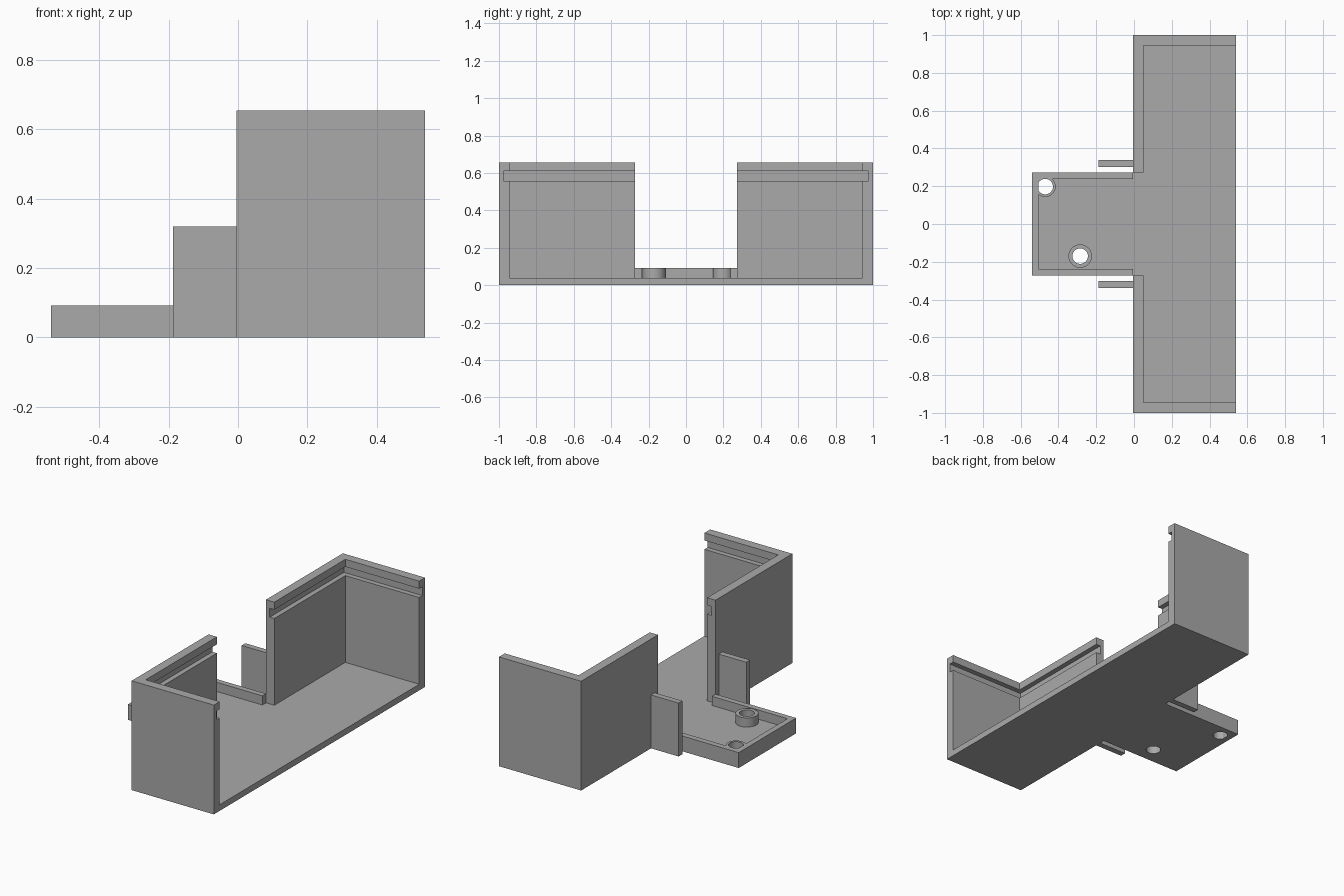
import bpy, bmesh, math
from mathutils import Matrix, Vector

if "Cube" in bpy.data.objects:
    bpy.data.objects.remove(bpy.data.objects["Cube"])

# Main sizes
BACK, OPEN = -0.005, 0.54      # closed and open side of the tray in x
WALL, FLOOR, TOP = 0.055, 0.037, 0.655
GAP = 0.272                    # half width of the tongue and the wall opening
RIM, RIM_TOP = 0.034, 0.092
HOLES = {"corner_boss": (-0.47, 0.198, 0.055), "inner_boss": (-0.285, -0.17, 0.062)}
HOLE_R = 0.041

grey = bpy.data.materials.new("plain grey")
grey.use_nodes = True
colour = (0.4, 0.4, 0.4, 1)
grey.diffuse_color = colour
grey.node_tree.nodes["Principled BSDF"].inputs["Base Color"].default_value = colour


def finish(name, bm):
    bmesh.ops.recalc_face_normals(bm, faces=bm.faces)
    mesh = bpy.data.meshes.new(name)
    bm.to_mesh(mesh)
    bm.free()
    mesh.materials.append(grey)
    obj = bpy.data.objects.new(name, mesh)
    bpy.context.collection.objects.link(obj)
    return obj


def prism(name, outline, z0, z1):
    bm = bmesh.new()
    face = bm.faces.new([bm.verts.new((x, y, z0)) for x, y in outline])
    ext = bmesh.ops.extrude_face_region(bm, geom=[face])["geom"]
    bmesh.ops.translate(bm, vec=(0, 0, z1 - z0),
                        verts=[v for v in ext if isinstance(v, bmesh.types.BMVert)])
    return finish(name, bm)


def sweep(name, profile, stations):
    """Profile of (depth, z) carried along stations of (corner, inward direction)."""
    bm = bmesh.new()
    rows = [[bm.verts.new((p[0] + d * n[0], p[1] + d * n[1], z)) for d, z in profile]
            for p, n in stations]
    count = len(profile)
    for a, b in zip(rows, rows[1:]):
        for i in range(count):
            j = (i + 1) % count
            bm.faces.new((a[i], a[j], b[j], b[i]))
    bm.faces.new(rows[0])
    bm.faces.new(rows[-1])
    return finish(name, bm)


# Floor plate fitted between the walls and the rim
inner = GAP - RIM
half = [(-OPEN + RIM, inner), (BACK, inner), (BACK, GAP),
        (BACK + WALL, GAP), (BACK + WALL, 1 - WALL), (OPEN, 1 - WALL)]
floor = prism("floor", half + [(x, -y) for x, y in reversed(half)], 0, FLOOR)

# Corner walls with the lid groove, and the side tabs
groove = 0.025
wall_profile = [(0, 0), (WALL, 0), (WALL, 0.557), (groove, 0.557),
                (groove, 0.61), (WALL, 0.61), (WALL, TOP), (0, TOP)]
for s, side in ((1, "back"), (-1, "front")):
    sweep(side + "_wall", wall_profile,
          [((BACK, s * GAP), (1, 0)), ((BACK, s), (1, -s)), ((OPEN, s), (0, -s))])
    prism(side + "_tab", [(-0.188, s * 0.303), (BACK, s * 0.303),
                          (BACK, s * 0.338), (-0.188, s * 0.338)], 0, 0.32)

# Low rim round the tongue
sweep("tongue_rim", [(0, 0), (RIM, 0), (RIM, RIM_TOP), (0, RIM_TOP)],
      [((BACK, GAP), (0, -1)), ((-OPEN, GAP), (1, -1)),
       ((-OPEN, -GAP), (1, 1)), ((BACK, -GAP), (0, 1))])

# Screw bosses, with holes cut through the floor
for name, (x, y, radius) in HOLES.items():
    bm = bmesh.new()
    low = FLOOR - 0.001
    ring = [bm.verts.new((x + r, y, z)) for r, z in
            ((HOLE_R, low), (radius, low), (radius, RIM_TOP), (HOLE_R, RIM_TOP))]
    edges = [bm.edges.new((ring[i], ring[(i + 1) % 4])) for i in range(4)]
    bmesh.ops.spin(bm, geom=ring + edges, cent=(x, y, 0), axis=(0, 0, 1),
                   angle=math.tau, steps=48)
    bmesh.ops.remove_doubles(bm, verts=bm.verts, dist=0.0001)
    boss = finish(name, bm)

    bm = bmesh.new()
    bmesh.ops.create_cone(bm, cap_ends=True, segments=48, radius1=HOLE_R, radius2=HOLE_R,
                          depth=0.2, matrix=Matrix.Translation(Vector((x, y, 0))))
    cutter = finish(name + "_cutter", bm)
    cutter.hide_render = True
    cutter.hide_set(True)
    cut = floor.modifiers.new(name + "_hole", "BOOLEAN")
    cut.operation = "DIFFERENCE"
    cut.solver = "EXACT"
    cut.object = cutter

    bpy.ops.object.select_all(action="DESELECT")
    boss.select_set(True)
    bpy.context.view_layer.objects.active = boss
    bpy.ops.object.shade_smooth_by_angle(angle=math.radians(30))
